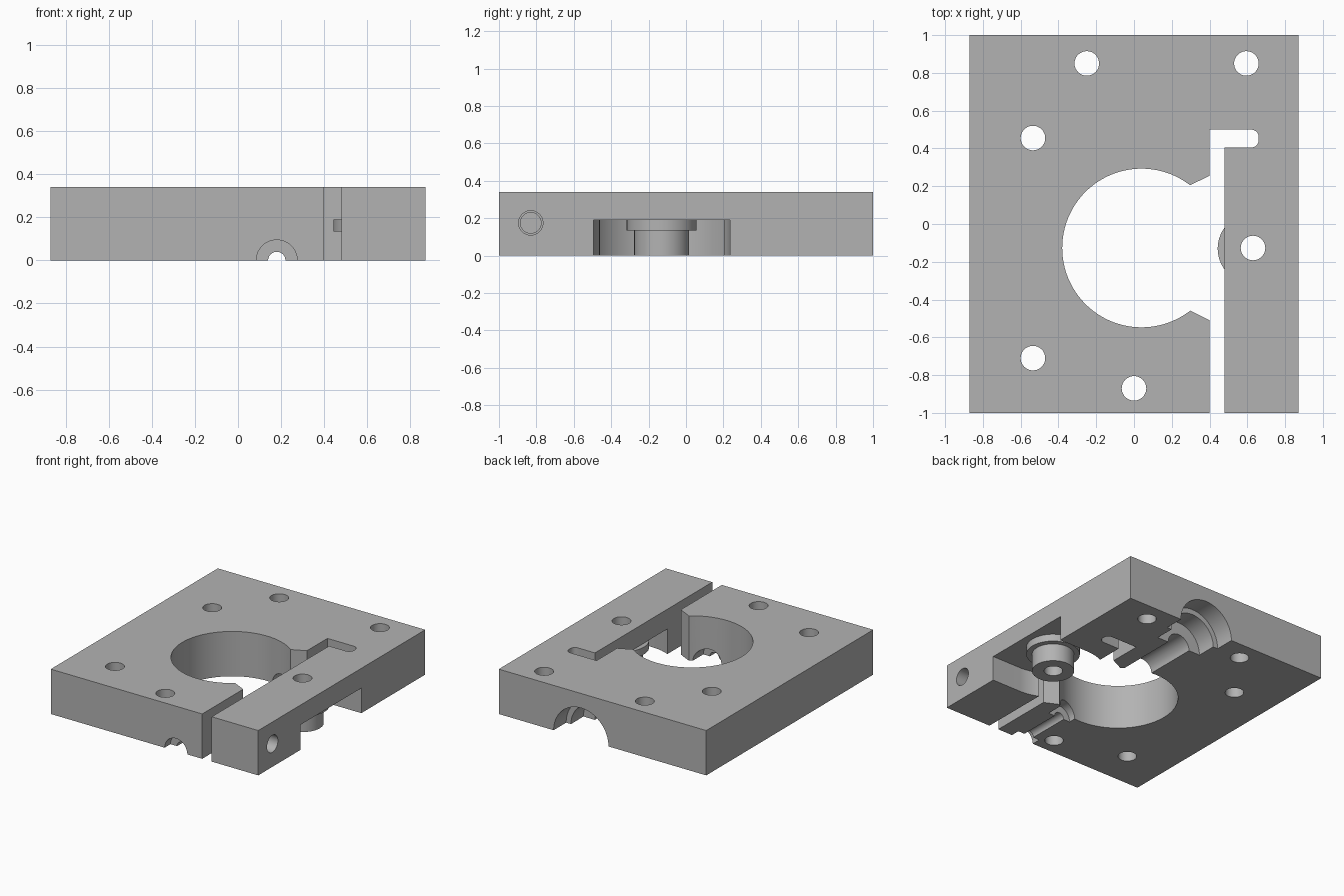
import bpy
import math
from math import pi

old = bpy.data.objects.get("Cube")
if old:
    bpy.data.objects.remove(old, do_unlink=True)

mat = bpy.data.materials.new("machined grey")
GREY = (0.45, 0.45, 0.45, 1)
mat.use_nodes = True
mat.diffuse_color = GREY
mat.node_tree.nodes["Principled BSDF"].inputs["Base Color"].default_value = GREY

H = 0.34          # plate thickness
OVER = 0.05       # cutter overshoot


def prism(name, outline, z0, z1):
    """Extrude a counter-clockwise outline from z0 to z1."""
    n = len(outline)
    verts = [(x, y, z) for z in (z0, z1) for x, y in outline]
    faces = [list(range(n))[::-1], list(range(n, 2 * n))]
    faces += [[i, (i + 1) % n, n + (i + 1) % n, n + i] for i in range(n)]
    mesh = bpy.data.meshes.new(name)
    mesh.from_pydata(verts, [], faces)
    mesh.materials.append(mat)
    obj = bpy.data.objects.new(name, mesh)
    bpy.context.collection.objects.link(obj)
    return obj


def arc(cx, cy, r, a0, a1, n):
    return [(cx + r * math.cos(a0 + (a1 - a0) * i / n),
             cy + r * math.sin(a0 + (a1 - a0) * i / n)) for i in range(n + 1)]


def box(name, x0, x1, y0, y1, z0, z1):
    return prism(name, [(x0, y0), (x1, y0), (x1, y1), (x0, y1)], z0, z1)


def disc(name, x, y, r, z0, z1, n=64):
    return prism(name, arc(x, y, r, 0, 2 * pi, n)[:-1], z0, z1)


def rod(name, r, start, length, axis):
    """Cylinder running along +x or +y from its start point."""
    obj = disc(name, 0, 0, r, 0, length)
    obj.rotation_euler = (0, pi / 2, 0) if axis == "x" else (-pi / 2, 0, 0)
    obj.location = start
    return obj


def cut(target, cutter):
    bpy.context.view_layer.update()
    mod = target.modifiers.new("cut", "BOOLEAN")
    mod.operation, mod.solver, mod.object = "DIFFERENCE", "EXACT", cutter
    bpy.context.view_layer.objects.active = target
    bpy.ops.object.modifier_apply(modifier=mod.name)
    bpy.data.objects.remove(cutter, do_unlink=True)


plate = box("clamp_plate", -0.87, 0.87, -1, 1, 0, H)

# Main bore with flared opening into the slot
cut(plate, disc("bore", 0.04, -0.127, 0.42, -OVER, H + OVER, 128))
cut(plate, prism("flare", [(0.2, -0.41), (0.3, -0.46), (0.42, -0.519),
                           (0.42, 0.265), (0.3, 0.207), (0.2, 0.157)],
                 -OVER, H + OVER))

# L-shaped flex slot with rounded end
slot = [(0.4, -1.1), (0.48, -1.1), (0.48, 0.405)]
slot += arc(0.62, 0.445, 0.04, -pi / 2, 0, 8)
slot += arc(0.62, 0.46, 0.04, 0, pi / 2, 8) + [(0.4, 0.5)]
cut(plate, prism("slot", slot, -OVER, H + OVER))

# Roller pocket opening to the side of the plate
POST = (0.63, -0.13)
pocket = arc(*POST, 0.365, pi / 2, 3 * pi / 2, 64)
pocket += [(1, POST[1] - 0.365), (1, POST[1] + 0.365)]
cut(plate, prism("pocket", pocket, -OVER, 0.19))

# Cross screw hole through the strip into the body
cut(plate, rod("screw_clearance", 0.065, (0.44, -0.83, 0.175), 0.6, "x"))
cut(plate, rod("screw_thread", 0.055, (0.1, -0.83, 0.175), 0.4, "x"))

# Half-round channel along the underside
for r, y0, y1 in ((0.04, -1.1, -0.4), (0.095, -1.1, -0.93),
                  (0.095, -0.6, -0.4), (0.095, 0.1, 0.8),
                  (0.19, 0.7, 0.9), (0.23, 0.85, 1.1)):
    cut(plate, rod("channel", r, (0.18, y0, 0), y1 - y0, "y"))

# Through holes
for x, y in ((-0.25, 0.85), (0.595, 0.85), (-0.535, 0.455),
             (-0.535, -0.71), (0, -0.87), (0.63, -0.127)):
    cut(plate, disc("hole", x, y, 0.065, -OVER, H + OVER, 48))

# Flanged roller post hanging in the pocket
flange = disc("post_flange", *POST, 0.187, 0.135, 0.19)
post = disc("roller_post", *POST, 0.147, 0, 0.136)
for part in (flange, post):
    cut(part, disc("post_hole", 0.63, -0.127, 0.065, -OVER, H, 48))

for obj in (plate, flange, post):
    bpy.ops.object.select_all(action="DESELECT")
    obj.select_set(True)
    bpy.context.view_layer.objects.active = obj
    bpy.ops.object.shade_smooth_by_angle(angle=math.radians(25))
